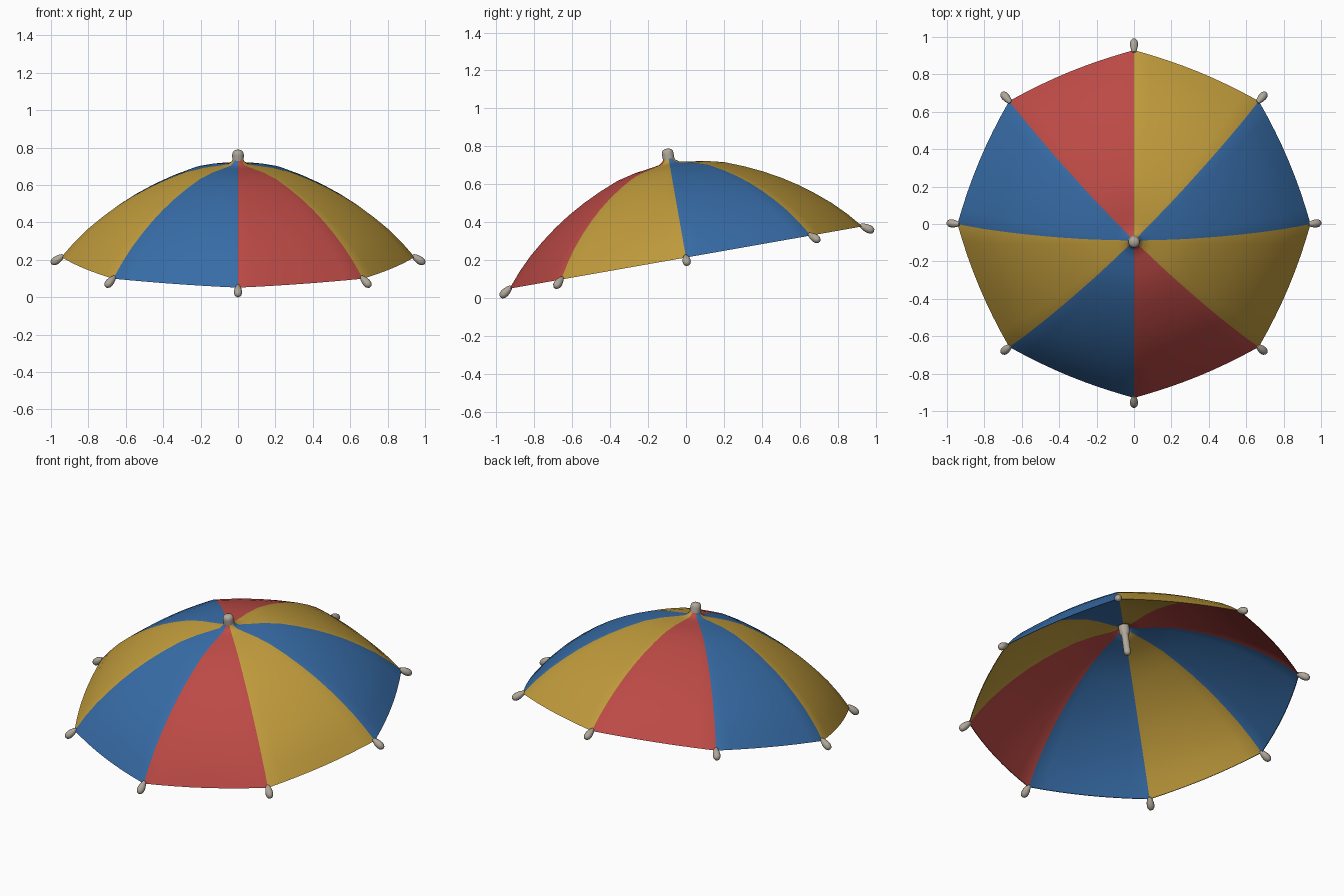
import bpy, bmesh, math
from mathutils import Matrix

if "Cube" in bpy.data.objects:
    bpy.data.objects.remove(bpy.data.objects["Cube"])

# Whole umbrella leans: back rim is raised
TILT = Matrix.Translation((0, 0, 0.215)) @ Matrix.Rotation(math.radians(10), 4, 'X')
PANELS, DIV = 8, 8


def material(name, col):
    m = bpy.data.materials.new(name)
    m.diffuse_color = (*col, 1)
    m.use_nodes = True
    m.node_tree.nodes["Principled BSDF"].inputs["Base Color"].default_value = m.diffuse_color
    return m


def add_object(name, bm, matrix, mats):
    me = bpy.data.meshes.new(name)
    bm.to_mesh(me)
    bm.free()
    for m in mats:
        me.materials.append(m)
    ob = bpy.data.objects.new(name, me)
    bpy.context.collection.objects.link(ob)
    ob.matrix_world = matrix
    bpy.ops.object.select_all(action='DESELECT')
    ob.select_set(True)
    bpy.context.view_layer.objects.active = ob
    bpy.ops.object.shade_smooth_by_angle(angle=math.radians(50))
    return ob


def lathe(name, profile, matrix, mat, sides=20):
    # Revolve (radius, height) points around z
    bm = bmesh.new()
    vs = [bm.verts.new((r, 0, z)) for r, z in profile]
    es = [bm.edges.new(p) for p in zip(vs, vs[1:])]
    bmesh.ops.spin(bm, geom=vs + es, cent=(0, 0, 0), axis=(0, 0, 1),
                   angle=2 * math.pi, steps=sides, use_merge=True)
    bmesh.ops.remove_doubles(bm, verts=bm.verts[:], dist=1e-5)
    bmesh.ops.recalc_face_normals(bm, faces=bm.faces[:])
    return add_object(name, bm, matrix, [mat])


red = material("red_cloth", (0.50, 0.068, 0.060))
yellow = material("yellow_cloth", (0.53, 0.33, 0.045))
blue = material("blue_cloth", (0.038, 0.150, 0.385))
grey = material("grey_fitting", (0.43, 0.385, 0.32))

# Canopy: rib profile as (radius, height, roundness of the cloth between ribs)
colours = [2, 1, 0, 2, 1, 2, 0, 1]
rib = [(0.026, 0.538, 1), (0.034, 0.518, 1), (0.055, 0.503, .8), (0.10, 0.496, .6),
       (0.19, 0.483, .5), (0.285, 0.460, .5), (0.385, 0.42, .5), (0.48, 0.375, .5),
       (0.57, 0.325, .5), (0.65, 0.273, .5), (0.73, 0.213, .48), (0.805, 0.150, .45),
       (0.875, 0.080, .40), (0.944, 0.0, .32)]
bm = bmesh.new()
n = PANELS * DIV
half = math.pi / PANELS
rings = []
for r, z, roundness in rib:
    ring = []
    for k in range(n):
        a = 2 * math.pi * k / n
        chord = math.cos(half) / math.cos((k % DIV) / DIV * 2 * half - half)
        rr = r * (chord + (1 - chord) * roundness)
        ring.append(bm.verts.new((rr * math.cos(a), rr * math.sin(a), z)))
    rings.append(ring)
for inner, outer in zip(rings, rings[1:]):
    for k in range(n):
        j = (k + 1) % n
        f = bm.faces.new((inner[k], outer[k], outer[j], inner[j]))
        f.material_index = colours[k // DIV]
# Thin cloth: flipped inner copy, joined to the outside along the rim
inside = bmesh.ops.duplicate(bm, geom=bm.verts[:] + bm.edges[:] + bm.faces[:])
twin = inside["vert_map"]
copies = [g for g in inside["geom"] if isinstance(g, bmesh.types.BMFace)]
bmesh.ops.reverse_faces(bm, faces=copies)
low = [twin[v] for v in rings[-1]]
for ring in rings[:-1]:
    for v in ring:
        twin[v].co.z -= 0.004
for v in low:
    v.co.x *= 0.996
    v.co.y *= 0.996
for k in range(n):
    j = (k + 1) % n
    f = bm.faces.new((rings[-1][k], low[k], low[j], rings[-1][j]))
    f.material_index = colours[k // DIV]
add_object("canopy", bm, TILT, (red, yellow, blue))

# Top cap and the short post under it
lathe("top_cap", [(0, 0.50), (0.03, 0.50), (0.031, 0.555), (0.029, 0.567),
                  (0.023, 0.576), (0.012, 0.581), (0, 0.582)], TILT, grey)
lathe("post", [(0, 0.318), (0.012, 0.321), (0.019, 0.330), (0.02, 0.343),
               (0.02, 0.46), (0.03, 0.475), (0.031, 0.51), (0, 0.51)], TILT, grey)

# Rib tips, pointing outward and down from each rim corner
for i in range(PANELS):
    spin = Matrix.Rotation(2 * math.pi * i / PANELS, 4, 'Z')
    lean = Matrix.Rotation(math.radians(125), 4, 'Y')
    place = TILT @ spin @ Matrix.Translation((0.932, 0, 0.010)) @ lean
    lathe(f"rib_tip_{i + 1}",
          [(0, 0), (0.009, 0.002), (0.015, 0.015), (0.020, 0.033),
           (0.022, 0.050), (0.020, 0.066), (0.012, 0.078), (0, 0.082)],
          place, grey, 14)
